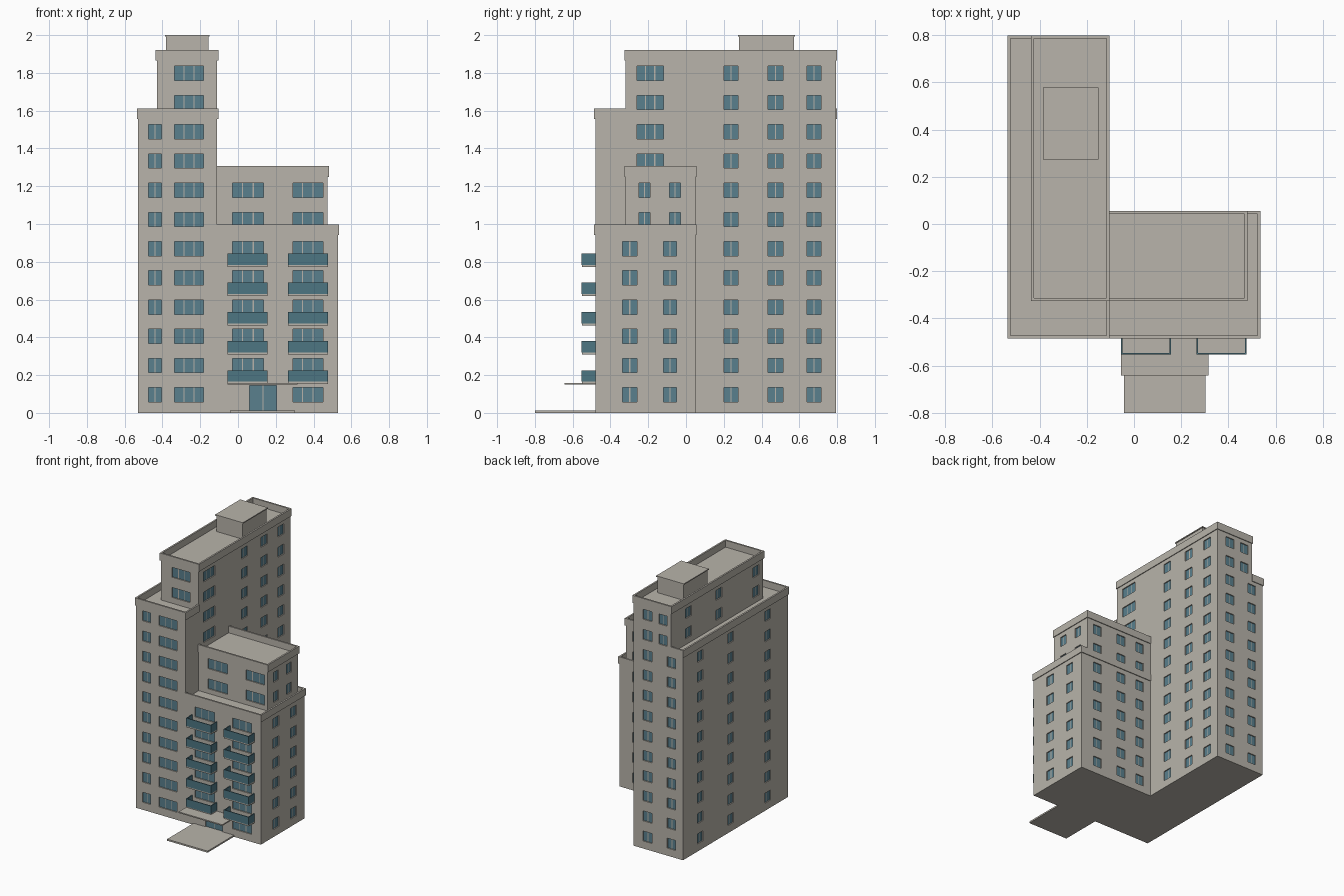
import bpy, bmesh
from mathutils import Vector

if "Cube" in bpy.data.objects:
    bpy.data.objects.remove(bpy.data.objects["Cube"])


def material(name, rgb):
    m = bpy.data.materials.new(name)
    m.diffuse_color = (*rgb, 1)
    m.use_nodes = True
    m.node_tree.nodes["Principled BSDF"].inputs["Base Color"].default_value = m.diffuse_color
    return m


WALL = material("warm grey concrete", (0.48, 0.455, 0.405))
GLASS = material("blue grey glass", (0.10, 0.215, 0.27))
PANEL = material("balcony blue", (0.075, 0.18, 0.225))

PITCH, SILL, HEAD = 0.1547, 0.058, 0.134
RECESS, MULLION = 0.008, 0.006


def finish(name, bm, mats):
    me = bpy.data.meshes.new(name)
    bm.to_mesh(me)
    bm.free()
    for m in mats:
        me.materials.append(m)
    ob = bpy.data.objects.new(name, me)
    bpy.context.collection.objects.link(ob)
    return ob


def add_box(bm, x0, x1, y0, y1, z0, z1):
    vs = bmesh.ops.create_cube(bm, size=1)["verts"]
    for v in vs:
        v.co = Vector((x0 if v.co.x < 0 else x1,
                       y0 if v.co.y < 0 else y1,
                       z0 if v.co.z < 0 else z1))


def boxes(name, mat, *dims):
    bm = bmesh.new()
    for d in dims:
        add_box(bm, *d)
    return finish(name, bm, [mat])


def column(u0, u1, panes, first, last):
    """One window per floor in a vertical column."""
    return [(u0, u1, SILL + k * PITCH, HEAD + k * PITCH, panes)
            for k in range(first, last + 1)]


def pane_rects(win):
    u0, u1, z0, z1, n = win
    w = (u1 - u0 - MULLION * (n - 1)) / n
    return [(u0 + i * (w + MULLION), u0 + i * (w + MULLION) + w, z0, z1)
            for i in range(n)]


def facade(bm, side, at, a, b, z0, z1, wins):
    """Wall grid whose window openings are sunk and glazed."""
    panes = [p for w in wins for p in pane_rects(w)]
    us = sorted({round(u, 5) for u in [a, b] + [u for p in panes for u in p[:2]]})
    zs = sorted({round(z, 5) for z in [z0, z1] + [z for p in panes for z in p[2:]]})
    along_x = side in ("front", "back")

    def vert(u, z):
        return bm.verts.new((u, at, z) if along_x else (at, u, z))

    grid = [[vert(u, z) for z in zs] for u in us]
    openings = []

    def inside(rects, u, z):
        return any(r[0] < u < r[1] and r[2] < z < r[3] for r in rects)

    for i in range(len(us) - 1):
        for j in range(len(zs) - 1):
            quad = [grid[i][j], grid[i + 1][j], grid[i + 1][j + 1], grid[i][j + 1]]
            f = bm.faces.new(quad if side in ("front", "right") else quad[::-1])
            u, z = (us[i] + us[i + 1]) / 2, (zs[j] + zs[j + 1]) / 2
            if inside(wins, u, z):
                openings.append(f)
                f.material_index = 1 if inside(panes, u, z) else 0
    if openings:
        bm.normal_update()
        sides = bmesh.ops.inset_region(bm, faces=openings, thickness=0,
                                       depth=-RECESS, use_even_offset=True)
        for f in sides["faces"]:
            f.material_index = 0


def block(name, x0, x1, y0, y1, z0, z1, walls):
    bm = bmesh.new()
    spans = {"front": (y0, x0, x1), "back": (y1, x0, x1),
             "left": (x0, y0, y1), "right": (x1, y0, y1)}
    for side, wins in walls.items():
        facade(bm, side, *spans[side], z0, z1, wins)
    for z, flip in ((z0, True), (z1, False)):      # floor and roof
        vs = [bm.verts.new(p) for p in
              ((x0, y0, z), (x1, y0, z), (x1, y1, z), (x0, y1, z))]
        bm.faces.new(vs[::-1] if flip else vs)
    return finish(name, bm, [WALL, GLASS])


# Window layouts
tall_front = column(-0.336, -0.183, 3, 0, 11)
tall_right = (column(0.20, 0.275, 2, 0, 11) + column(0.435, 0.513, 2, 0, 11)
              + column(0.64, 0.715, 2, 0, 11) + column(-0.26, -0.12, 3, 8, 11))
tall_back = column(-0.265, -0.19, 2, 0, 11)
tall_left = (column(0.55, 0.62, 2, 0, 11) + column(0.18, 0.25, 2, 0, 11)
             + column(-0.27, -0.20, 2, 0, 11))
wing_front = column(-0.03, 0.135, 3, 1, 7) + column(0.29, 0.45, 3, 0, 7)
wing_back = (column(0.345, 0.42, 2, 0, 7) + column(0.125, 0.20, 2, 0, 7)
             + column(-0.045, 0.025, 2, 0, 7))
door = [(0.06, 0.205, 0.012, 0.145, 2)]


def part(wins, lo, hi):
    return [w for w in wins if lo < w[2] and w[3] < hi]


# Building masses
T1, T2, W1, W2 = 1.56, 1.87, 0.95, 1.255
block("tall_wing_lower", -0.53, -0.11, -0.48, 0.793, 0, T1, {
    "front": part(tall_front, 0, T1) + column(-0.474, -0.405, 2, 0, 9),
    "right": part(tall_right, 0, T1),
    "back": part(tall_back, 0, T1) + column(-0.465, -0.395, 2, 0, 9),
    "left": part(tall_left, 0, T1)})
block("tall_wing_upper", -0.43, -0.11, -0.32, 0.793, T1, T2, {
    "front": part(tall_front, T1, T2),
    "right": part(tall_right, T1, T2),
    "back": part(tall_back, T1, T2) + column(-0.395, -0.325, 2, 10, 11),
    "left": part(tall_left, T1, T2)})
block("short_wing_lower", -0.11, 0.53, -0.48, 0.05, 0, W1, {
    "front": part(wing_front, 0, W1) + door,
    "right": column(-0.335, -0.26, 2, 0, 5) + column(-0.118, -0.05, 2, 0, 5),
    "back": part(wing_back, 0, W1)})
block("short_wing_upper", -0.11, 0.475, -0.32, 0.05, W1, W2, {
    "front": part(wing_front, W1, W2),
    "right": column(-0.25, -0.19, 2, 6, 7) + column(-0.088, -0.028, 2, 6, 7),
    "back": part(wing_back, W1, W2)})

# Parapets: thin walls slightly proud of the facades
O, I = 0.006, 0.007


def parapet(name, x0, x1, y0, y1, z0, z1, back_to=None, right_from=None, left=True):
    """back_to limits the back run, right_from limits the right run."""
    bx = x1 + O if back_to is None else back_to
    ry = y1 + O if right_from is None else right_from
    lx = x0 - O if left else x0
    runs = [(lx, x1 + O, y0 - O, y0 + I, z0, z1),
            (lx, bx, y1 - I, y1 + O, z0, z1),
            (x1 - I, x1 + O, y0 + I, ry if right_from is not None else y1 - I, z0, z1)]
    if left:
        runs.append((x0 - O, x0 + I, y0 + I, y1 - I, z0, z1))
    boxes(name, WALL, *runs)


parapet("tall_lower_parapet", -0.53, -0.11, -0.48, 0.793, 1.555, 1.612,
        back_to=-0.43, right_from=-0.32)
parapet("tall_upper_parapet", -0.43, -0.11, -0.32, 0.793, 1.865, 1.922)
parapet("short_lower_parapet", -0.11, 0.53, -0.48, 0.05, 0.943, 0.997, left=False)
parapet("short_upper_parapet", -0.11, 0.475, -0.32, 0.05, 1.25, 1.306, left=False)

# Rooftop machine room with thin cap
boxes("roof_room", WALL, (-0.38, -0.157, 0.28, 0.572, T2, 1.992))
boxes("roof_room_cap", WALL, (-0.386, -0.151, 0.274, 0.578, 1.992, 2.0))

# Balconies: slab with three solid parapet panels
for label, x0, x1 in (("left", -0.055, 0.157), ("right", 0.265, 0.477)):
    for k in range(5):
        z = 0.165 + k * PITCH
        boxes(f"{label}_balcony_slab_{k + 1}", WALL,
              (x0, x1, -0.55, -0.479, z - 0.011, z))
        boxes(f"{label}_balcony_panels_{k + 1}", PANEL,
              (x0, x1, -0.553, -0.547, z, z + 0.06),
              (x0, x0 + 0.006, -0.547, -0.48, z, z + 0.06),
              (x1 - 0.006, x1, -0.547, -0.48, z, z + 0.06))

# Entrance canopy and paved step
boxes("entrance_canopy", WALL, (-0.055, 0.316, -0.642, -0.479, 0.149, 0.158))
boxes("entrance_step", WALL, (-0.042, 0.302, -0.8, -0.479, 0, 0.012))
